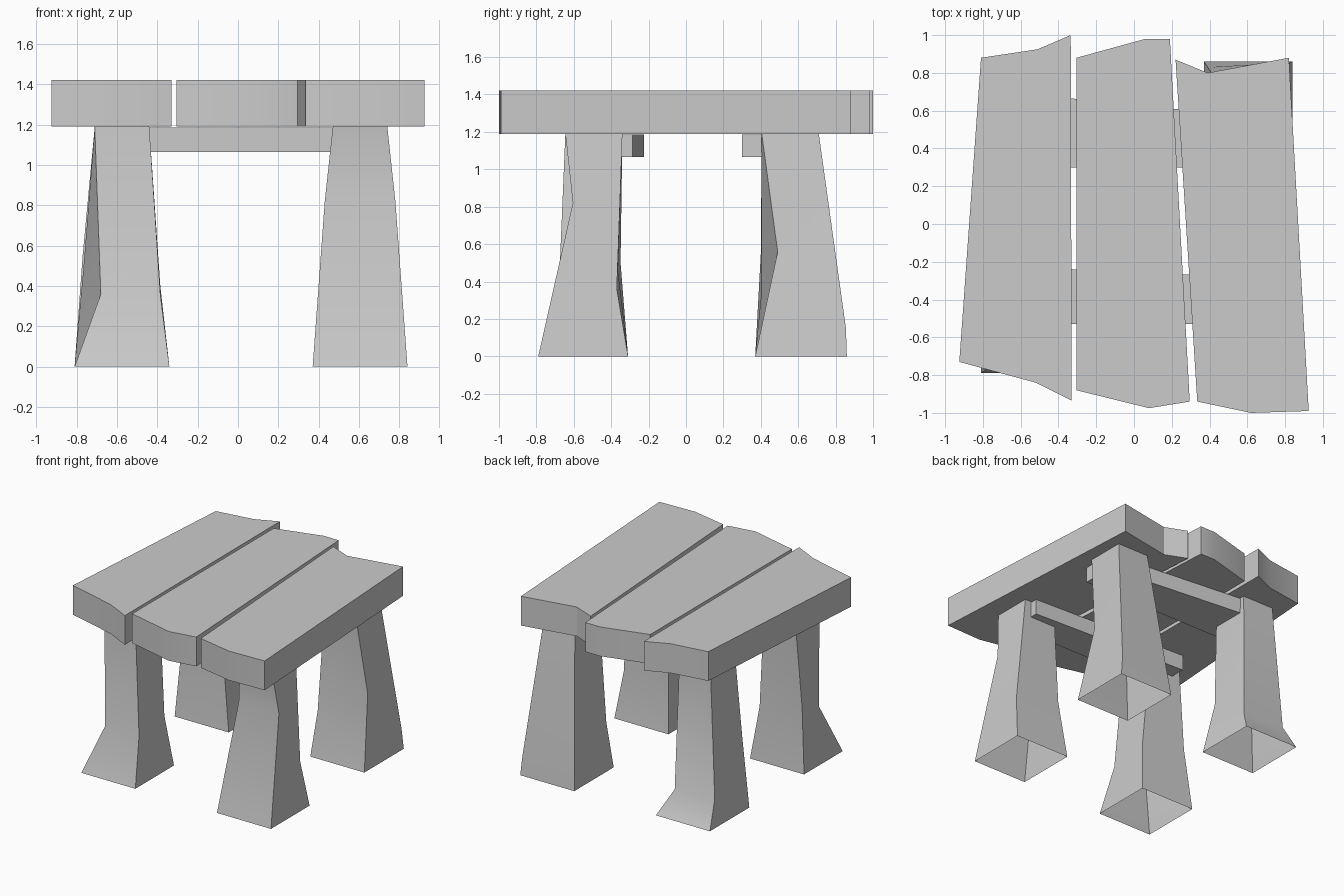
import bpy
import bmesh
import math

if "Cube" in bpy.data.objects:
    bpy.data.objects.remove(bpy.data.objects["Cube"])


def finish(name, bm):
    bmesh.ops.recalc_face_normals(bm, faces=bm.faces)
    mesh = bpy.data.meshes.new(name)
    bm.to_mesh(mesh)
    bm.free()
    ob = bpy.data.objects.new(name, mesh)
    bpy.context.collection.objects.link(ob)
    bpy.context.view_layer.objects.active = ob
    ob.select_set(True)
    bpy.ops.object.shade_smooth_by_angle(angle=math.radians(30))
    ob.select_set(False)
    return ob


def slab(name, outline, z0, z1):
    """Closed prism from a plan outline."""
    bm = bmesh.new()
    face = bm.faces.new([bm.verts.new((x, y, z0)) for x, y in outline])
    ext = bmesh.ops.extrude_face_region(bm, geom=[face], use_keep_orig=True)
    for v in ext["geom"]:
        if isinstance(v, bmesh.types.BMVert):
            v.co.z = z1
    return finish(name, bm)


def rect(x0, x1, y0, y1, z):
    return [(x0, y0, z), (x1, y0, z), (x1, y1, z), (x0, y1, z)]


def leg(name, foot, waist, head):
    """Open tube through foot, uneven waist and head rings."""
    bm = bmesh.new()
    rings = [[bm.verts.new(p) for p in r] for r in (foot, waist, head)]
    for a, b in zip(rings, rings[1:]):
        for i in range(4):
            j = (i + 1) % 4
            bm.faces.new((a[i], a[j], b[j], b[i]))
    return finish(name, bm)


# Seat planks, rough-cut ends
BOT, TOP = 1.19, 1.42
slab("left_plank", [(-.81, .88), (-.51, .925), (-.335, 1.0), (-.33, -.935),
                    (-.52, -.84), (-.925, -.73)], BOT, TOP)
slab("middle_plank", [(-.305, .88), (.06, .98), (.19, .98), (.295, -.94),
                      (.08, -.975), (-.305, -.88)], BOT, TOP)
slab("right_plank", [(.22, .87), (.39, .80), (.82, .88), (.925, -.99),
                     (.62, -1.0), (.335, -.94)], BOT, TOP)

# Cross beams under the planks
slab("front_beam", [(-.65, -.53), (.685, -.53), (.685, -.285), (-.65, -.225)],
     1.065, 1.185)
slab("back_beam", [(-.68, .30), (.70, .30), (.70, .56), (-.68, .70)],
     1.065, 1.185)

# Flared legs: waist corners run (-x-y), (+x-y), (+x+y), (-x+y)
LX, RX = (-.81, -.34), (.37, .84)
LXT, RXT = (-.71, -.44), (.47, .74)
FY, BY = (-.79, -.31), (.37, .86)
FYT, BYT = (-.645, -.34), (.405, .71)
legs = {
    "front_left_leg": (LX, FY, LXT, FYT,
                       [(-.68, -.68, .36), (-.385, -.68, .36),
                        (-.385, -.365, .40), (-.765, -.35, .50)]),
    "front_right_leg": (RX, FY, RXT, FYT,
                        [(.43, -.605, .82), (.78, -.605, .82),
                         (.80, -.37, .36), (.41, -.365, .47)]),
    "back_right_leg": (RX, BY, RXT, BYT,
                       [(.41, .405, .36), (.785, .49, .56),
                        (.825, .855, .15), (.39, .83, .22)]),
    "back_left_leg": (LX, BY, LXT, BYT,
                      [(-.77, .40, .55), (-.41, .42, .40),
                       (-.42, .74, .18), (-.775, .75, .20)]),
}
for name, (x, y, xt, yt, waist) in legs.items():
    leg(name, rect(*x, *y, 0), waist, rect(*xt, *yt, BOT))
